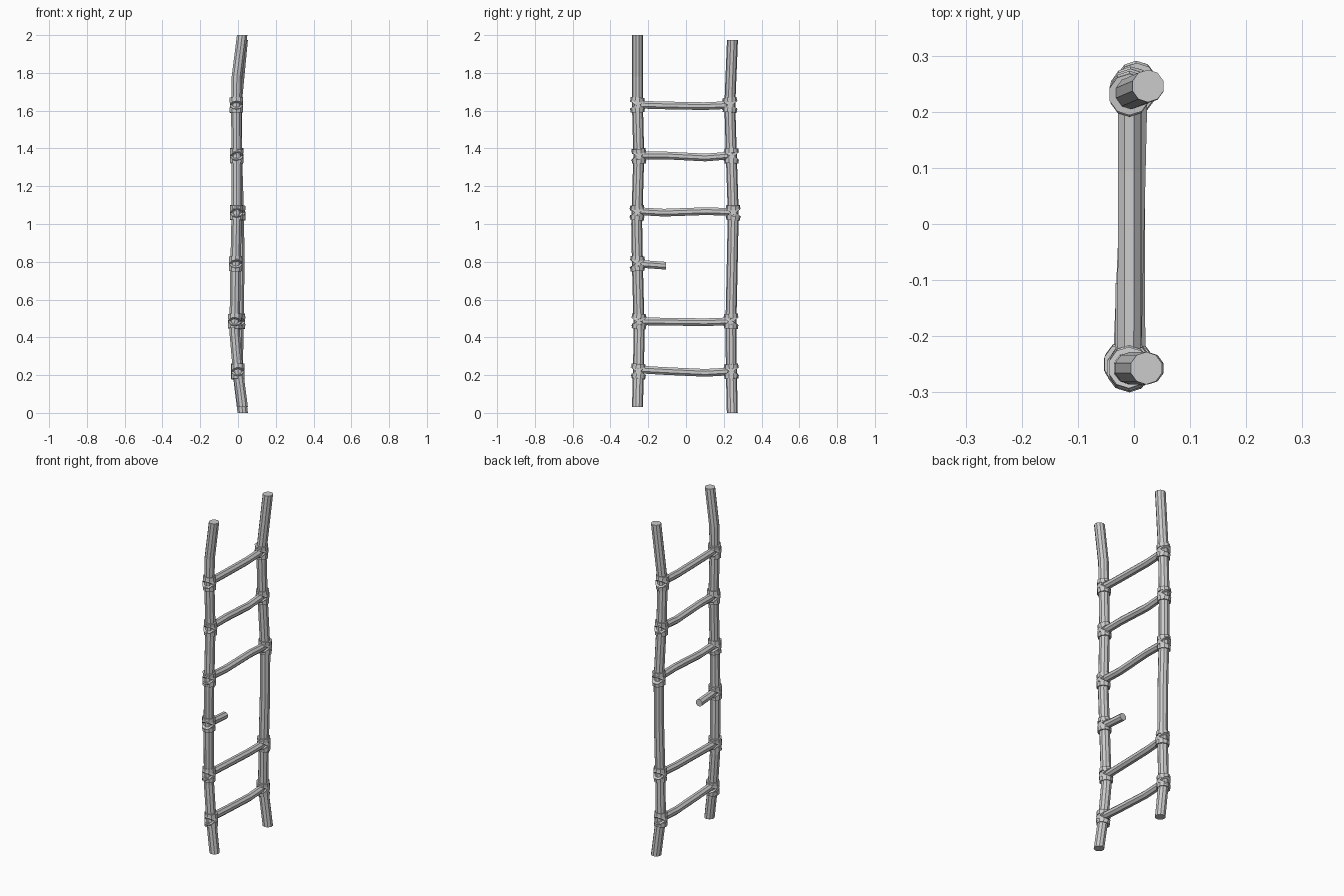
import bpy, bmesh, random
from math import cos, sin, pi, radians
from mathutils import Vector, Matrix

if "Cube" in bpy.data.objects:
    bpy.data.objects.remove(bpy.data.objects["Cube"])

random.seed(4)


def finish(name, bm):
    bmesh.ops.recalc_face_normals(bm, faces=bm.faces)
    mesh = bpy.data.meshes.new(name)
    bm.to_mesh(mesh)
    bm.free()
    ob = bpy.data.objects.new(name, mesh)
    bpy.context.collection.objects.link(ob)
    return ob


def tube(name, path, radius, sides, u, v):
    """Faceted stick: rings in the plane u, v swept along a crooked path."""
    bm = bmesh.new()
    rings = []
    for p in path:
        rings.append([bm.verts.new(Vector(p) + radius * (u * cos(a) + v * sin(a)))
                      for a in (2 * pi * (i + 0.5) / sides for i in range(sides))])
    for a, b in zip(rings, rings[1:]):
        for i in range(sides):
            j = (i + 1) % sides
            bm.faces.new((a[i], a[j], b[j], b[i]))
    bm.faces.new(rings[0])
    bm.faces.new(rings[-1])
    return finish(name, bm)


def at(path, z):
    """Point on a pole path at height z."""
    for a, b in zip(path, path[1:]):
        if a[2] <= z <= b[2]:
            return Vector(a).lerp(Vector(b), (z - a[2]) / (b[2] - a[2]))


def lashing(name, centre):
    """Two rope bands above and below a rung plus two crossing diagonals."""
    bm = bmesh.new()
    wraps = [(0.027, random.uniform(-6, 6), 0.037, 0.024),
             (-0.027, random.uniform(-6, 6), 0.037, 0.024),
             (0, 38, 0.036, 0.016), (0, -38, 0.036, 0.016)]
    for dz, tilt, r, h in wraps:
        t = radians(tilt)
        m = (Matrix.Translation(centre + Vector((0, 0, dz)))
             @ Matrix.Rotation(t, 4, 'X')
             @ Matrix.Rotation(radians(random.uniform(-5, 5)), 4, 'Y')
             @ Matrix.Diagonal((1, 1 / cos(t), 1, 1)))
        bmesh.ops.create_cone(bm, cap_ends=True, segments=10,
                              radius1=r, radius2=r, depth=h, matrix=m)
    finish(name, bm)


X, Y, Z = Vector((1, 0, 0)), Vector((0, 1, 0)), Vector((0, 0, 1))

# Crooked side poles
front = [(0.025, -0.257, 0.03), (0, -0.252, 0.22), (-0.018, -0.248, 0.43),
         (-0.013, -0.257, 0.78), (-0.008, -0.261, 1.0), (-0.007, -0.25, 1.36),
         (-0.009, -0.257, 1.63), (-0.006, -0.257, 1.78), (0.022, -0.257, 2.0)]
back = [(0.025, 0.245, 0), (-0.002, 0.24, 0.22), (0.003, 0.238, 0.48),
        (0.007, 0.245, 0.8), (0.004, 0.25, 1.06), (-0.006, 0.24, 1.36),
        (-0.008, 0.232, 1.63), (0.025, 0.246, 1.975)]
tube("front_pole", front, 0.029, 10, X, Y)
tube("back_pole", back, 0.029, 10, X, Y)

# Bent rungs: height, then height offsets along the rung
rungs = [(0.22, (0.01, 0.002, -0.008, 0)), (0.485, (0, -0.002, -0.005, 0)),
         (1.06, (0.008, 0.0, 0.008, 0.003)), (1.36, (0.002, 0.003, -0.008, 0.003)),
         (1.63, (0.002, -0.002, -0.006, 0))]
for n, (z, offs) in enumerate(rungs, 1):
    a, b = at(front, z), at(back, z)
    path = [a.lerp(b, t) + Z * o for t, o in zip((0, 0.28, 0.72, 1), offs)]
    tube(f"rung_{n}", path, 0.022, 8, X, Z)
    lashing(f"front_lashing_{n}", a)
    lashing(f"back_lashing_{n}", b)

# Broken rung stub, tied to the front pole only
a = at(front, 0.79)
tube("broken_rung", [a, (a.x, -0.105, 0.779)], 0.022, 8, X, Z)
lashing("broken_rung_lashing", a)
